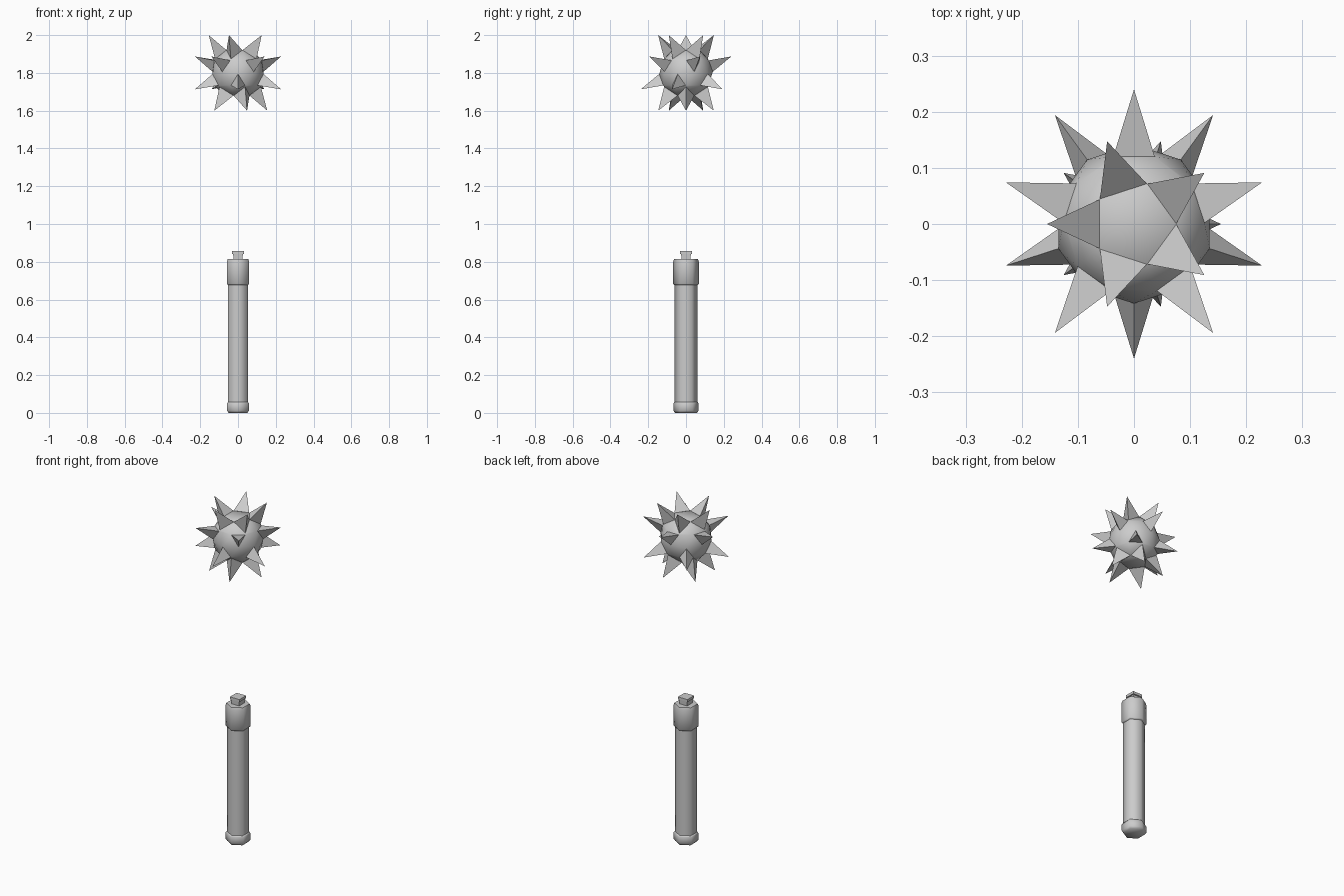
import bpy, bmesh
from math import sin, cos, pi, radians
from mathutils import Vector

if "Cube" in bpy.data.objects:
    bpy.data.objects.remove(bpy.data.objects["Cube"])


def finish(name, bm, smooth=None):
    me = bpy.data.meshes.new(name)
    bm.to_mesh(me)
    bm.free()
    ob = bpy.data.objects.new(name, me)
    bpy.context.collection.objects.link(ob)
    if smooth:
        bpy.ops.object.select_all(action='DESELECT')
        ob.select_set(True)
        bpy.context.view_layer.objects.active = ob
        bpy.ops.object.shade_smooth_by_angle(angle=radians(smooth))
    return ob


def turned(name, profile, sides=6, start=pi / 2, smooth=65):
    """Closed low-poly turning from (radius, z) points, bottom to top."""
    bm = bmesh.new()
    rings = [[bm.verts.new((r * cos(start + 2 * pi * i / sides),
                            r * sin(start + 2 * pi * i / sides), z))
              for i in range(sides)] for r, z in profile]
    for a, b in zip(rings, rings[1:]):
        for i in range(sides):
            j = (i + 1) % sides
            bm.faces.new((a[i], a[j], b[j], b[i]))
    bm.faces.new(rings[0][::-1])
    bm.faces.new(rings[-1])
    return finish(name, bm, smooth)


# Handle parts
turned("pommel", [(0.058, 0), (0.067, 0.012), (0.067, 0.05), (0.062, 0.057)])
turned("shaft", [(0.06, 0.03), (0.06, 0.70)])
turned("collar", [(0.062, 0.677), (0.068, 0.684), (0.068, 0.80), (0.063, 0.815)])
turned("top_stud", [(0.034, 0.81), (0.036, 0.84), (0.044, 0.842), (0.044, 0.857)],
       sides=4, start=pi / 4, smooth=30)

# Spike rows: first azimuth, tip radius, tip height, angular size of the base
CENTRE = Vector((0, 0, 1.8))
BALL_R = 0.142
ROWS = [(36, 0.155, 0.2, 20.9), (18, 0.24, 0.087, 17.5)]

spikes = bmesh.new()
ball = bmesh.new()
for first, rad, height, size in ROWS:
    for k in range(5):
        az = radians(first + 72 * k)
        tip = Vector((rad * cos(az), rad * sin(az), height))
        d = tip.normalized()
        east = Vector((-sin(az), cos(az), 0))
        up = d.cross(east)
        a = radians(size)
        base = [BALL_R * (cos(a) * d + sin(a) * (cos(t) * east + sin(t) * up))
                for t in (pi / 6, 5 * pi / 6, 3 * pi / 2)]
        # each spike has an opposite twin through the centre
        for s in (1, -1):
            v = [spikes.verts.new(CENTRE + s * p) for p in base]
            apex = spikes.verts.new(CENTRE + s * tip)
            for i in range(3):
                f = (v[i], v[(i + 1) % 3], apex)
                spikes.faces.new(f if s > 0 else f[::-1])
            for p in base:
                ball.verts.new(CENTRE + s * p)
finish("spikes", spikes)

# Faceted ball that spans the spike bases
bmesh.ops.remove_doubles(ball, verts=ball.verts[:], dist=0.004)
bmesh.ops.convex_hull(ball, input=ball.verts[:])
bmesh.ops.recalc_face_normals(ball, faces=ball.faces[:])
finish("ball", ball, 60)
